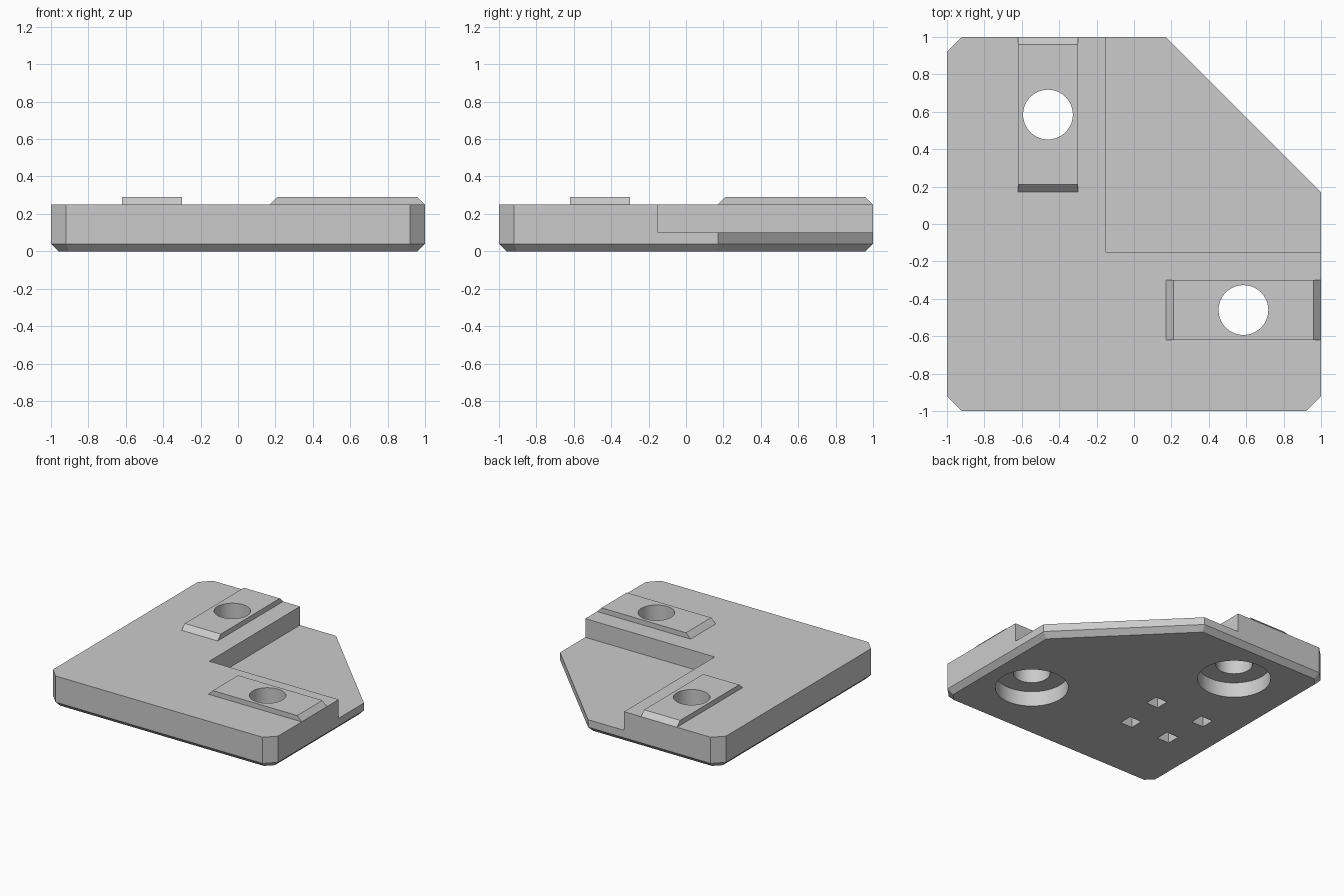
import bpy, bmesh
from mathutils import Matrix, Vector

cube = bpy.data.objects.get("Cube")
if cube:
    bpy.data.objects.remove(cube)

# Single plain material
grey = bpy.data.materials.new("plain_grey")
grey.use_nodes = True
colour = (0.6, 0.6, 0.6, 1)
grey.diffuse_color = colour
grey.node_tree.nodes["Principled BSDF"].inputs["Base Color"].default_value = colour

TOP = 0.25      # plate thickness
CHAMFER = 0.04


def finish(name, bm):
    bmesh.ops.recalc_face_normals(bm, faces=bm.faces)
    mesh = bpy.data.meshes.new(name)
    bm.to_mesh(mesh)
    bm.free()
    mesh.materials.append(grey)
    obj = bpy.data.objects.new(name, mesh)
    bpy.context.collection.objects.link(obj)
    return obj


def extrude(points, offset):
    """Closed solid from a flat outline swept along an offset."""
    bm = bmesh.new()
    face = bm.faces.new([bm.verts.new(p) for p in points])
    swept = bmesh.ops.extrude_face_region(bm, geom=[face], use_keep_orig=True)
    verts = [v for v in swept["geom"] if isinstance(v, bmesh.types.BMVert)]
    bmesh.ops.translate(bm, verts=verts, vec=offset)
    return bm


def box(name, low, high):
    low, high = Vector(low), Vector(high)
    bm = bmesh.new()
    bmesh.ops.create_cube(bm, size=1)
    bmesh.ops.scale(bm, vec=high - low, verts=bm.verts)
    bmesh.ops.translate(bm, vec=(low + high) / 2, verts=bm.verts)
    return finish(name, bm)


def cylinder(name, x, y, radius, low, high):
    bm = bmesh.new()
    bmesh.ops.create_cone(bm, cap_ends=True, segments=64, radius1=radius,
                          radius2=radius, depth=high - low,
                          matrix=Matrix.Translation((x, y, (low + high) / 2)))
    return finish(name, bm)


def carve(obj, cutters):
    """Subtract the cutters and bake the outcome into the mesh."""
    for cutter in cutters:
        mod = obj.modifiers.new("cut", 'BOOLEAN')
        mod.operation = 'DIFFERENCE'
        mod.solver = 'EXACT'
        mod.object = cutter
    bpy.context.view_layer.update()
    graph = bpy.context.evaluated_depsgraph_get()
    mesh = bpy.data.meshes.new_from_object(obj.evaluated_get(graph))
    obj.modifiers.clear()
    obj.data = mesh


# Plate: clipped square with one large diagonal corner, chamfered underneath
outline = [(-1, -0.92), (-0.92, -1), (0.92, -1), (1, -0.92),
           (1, 0.17), (0.17, 1), (-0.92, 1), (-1, 0.92)]
bm = extrude([(x, y, 0) for x, y in outline], (0, 0, TOP))
bmesh.ops.recalc_face_normals(bm, faces=bm.faces)
rim = [e for e in bm.edges if all(v.co.z < 0.01 for v in e.verts)]
bmesh.ops.bevel(bm, geom=rim, offset=CHAMFER, segments=1, affect='EDGES')
plate = finish("corner_plate", bm)

# Raised keys: one along x, its twin along y, each with sloped ends
profile = [(0.17, TOP), (0.21, TOP + CHAMFER), (0.96, TOP + CHAMFER), (1, TOP)]
side, width = -0.62, 0.32
key_right = finish("front_key", extrude([(u, side, z) for u, z in profile], (0, width, 0)))
key_back = finish("back_key", extrude([(side, u, z) for u, z in profile], (width, 0, 0)))

# Bolt holes with counterbores
holes, bores = [], []
for x, y in ((0.585, -0.46), (-0.46, 0.585)):
    holes.append(cylinder("hole_cutter", x, y, 0.133, -0.2, 0.5))
    bores.append(cylinder("counterbore_cutter", x, y, 0.266, -0.2, 0.12))

# Stepped pocket in the diagonal corner
pocket = box("pocket_cutter", (-0.15, -0.15, 0.1), (1.3, 1.3, 0.5))

# Four small square sockets underneath
sockets = []
for y, spread in ((-0.04, 0.215), (-0.38, 0.175)):
    for sign in (-1, 1):
        x, half = -0.465 + sign * spread, 0.053
        sockets.append(box("socket_cutter", (x - half, y - half, -0.1),
                           (x + half, y + half, 0.12)))

carve(plate, [pocket] + bores + holes + sockets)
carve(key_right, holes[:1])
carve(key_back, holes[1:])
for cutter in [pocket] + bores + holes + sockets:
    bpy.data.objects.remove(cutter)

# Round hole walls, crisp edges elsewhere
for obj in bpy.context.view_layer.objects:
    obj.select_set(obj in (plate, key_right, key_back))
bpy.context.view_layer.objects.active = plate
bpy.ops.object.shade_smooth_by_angle(angle=0.5)
